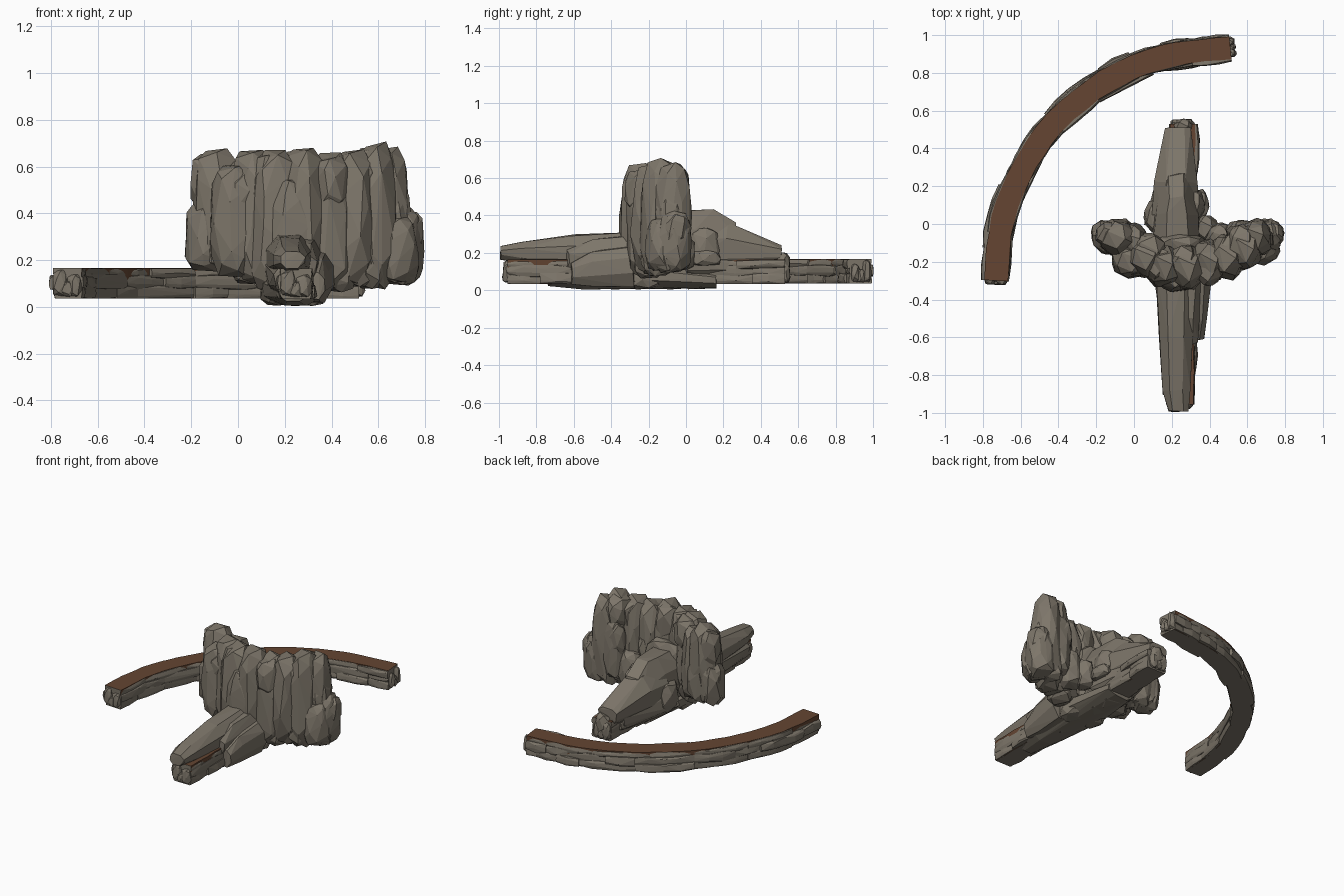
import bpy, bmesh, math, random
from mathutils import Vector

if "Cube" in bpy.data.objects:
    bpy.data.objects.remove(bpy.data.objects["Cube"])

random.seed(5)
R = random.uniform


def material(name, rgb):
    m = bpy.data.materials.new(name)
    m.diffuse_color = (*rgb, 1)
    m.use_nodes = True
    m.node_tree.nodes["Principled BSDF"].inputs["Base Color"].default_value = m.diffuse_color
    return m


ROCK = material("grey_rock", (0.205, 0.180, 0.143))
EARTH = material("brown_earth", (0.128, 0.060, 0.032))


def finish(bm, name):
    bmesh.ops.recalc_face_normals(bm, faces=bm.faces)
    me = bpy.data.meshes.new(name)
    bm.to_mesh(me)
    bm.free()
    me.materials.append(ROCK)
    me.materials.append(EARTH)
    ob = bpy.data.objects.new(name, me)
    bpy.context.collection.objects.link(ob)
    return ob


def add_hull(bm, pts):
    vs = [bm.verts.new(p) for p in pts]
    res = bmesh.ops.convex_hull(bm, input=vs)
    junk = {g for g in res["geom_interior"] + res["geom_unused"]
            if isinstance(g, bmesh.types.BMVert)}
    bmesh.ops.delete(bm, geom=list(junk), context='VERTS')


def boulder(bm, cx, cy, rx, ry, z0, z1, n=46, taper=0.08, power=0.5):
    """Faceted boulder: hull of random points on a boxy, tapering ellipsoid."""
    pts = []
    for i in range(n):
        t = 1 - 2 * (i + 0.5) / n
        a = i * 2.39996 + R(-0.3, 0.3)
        k = math.sqrt(1 - t * t) ** power * R(0.92, 1.04) * (1 - taper * t)
        h = math.copysign(abs(t) ** 0.75, t)
        pts.append((cx + rx * k * math.cos(a), cy + ry * k * math.sin(a),
                    (z0 + z1) / 2 + (z1 - z0) / 2 * h * R(0.97, 1.02)))
    add_hull(bm, pts)


def column(bm, cx, cy, rx, ry, z0, z1):
    """Tall boulder with a few bulging lumps along its height."""
    boulder(bm, cx, cy, rx, ry, z0, z1, n=40)
    h, k = z1 - z0, max(1, round((z1 - z0) / 0.22))
    for i in range(k):
        m = z0 + h * (i + 0.5) / k
        d = h / k * R(0.5, 0.8)
        a = R(0, math.tau)
        boulder(bm, cx + rx * 0.28 * math.cos(a), cy + ry * 0.28 * math.sin(a),
                rx * 0.82, ry * 0.8, max(z0, m - d), min(z1 - 0.02, m + d),
                n=24, taper=R(-0.1, 0.15))


def slab(bm, sections, jit=0.008):
    """Hull through chamfered cross-sections (y, x0, x1, z0, z1)."""
    pts = []
    for y, x0, x1, z0, z1 in sections:
        dx, dz = (x1 - x0) * 0.25, (z1 - z0) * 0.3
        for x, z in ((x0 + dx, z1), (x1 - dx, z1), (x1, z1 - dz), (x1, z0 + dz),
                     (x1 - dx, z0), (x0 + dx, z0), (x0, z0 + dz), (x0, z1 - dz)):
            pts.append((x + R(-jit, jit), y + R(-jit, jit), z + R(-jit, jit)))
    add_hull(bm, pts)


def smooth_path(pts, sub):
    """Catmull-Rom samples along the path."""
    p = [Vector(q) for q in pts]
    p = [2 * p[0] - p[1]] + p + [2 * p[-1] - p[-2]]
    out = []
    for i in range(1, len(p) - 2):
        a, b, c, d = p[i - 1:i + 3]
        for s in range(sub):
            t = s / sub
            out.append(0.5 * (2 * b + (c - a) * t + (2 * a - 5 * b + 4 * c - d) * t * t
                              + (3 * b - a - 3 * c + d) * t ** 3))
    return out + [p[-2]]


def wall(name, path, half, z0, z1):
    """Earth-topped low wall with layered rock chunks along both sides."""
    n = len(path)
    side = []
    for i in range(n):
        d = (path[min(i + 1, n - 1)] - path[max(i - 1, 0)]).normalized()
        side.append(Vector((d.y, -d.x)))
    bm = bmesh.new()
    rings = []
    for p, s in zip(path, side):
        w = [half * R(0.88, 1.0) for _ in range(2)]
        ring = []
        for off, z in ((-w[0], z1), (w[1], z1), (w[1] * 0.86, z0), (-w[0] * 0.86, z0)):
            q = p + s * off
            ring.append(bm.verts.new((q.x, q.y, z)))
        rings.append(ring)
    for a, b in zip(rings, rings[1:]):
        for k in range(4):
            f = bm.faces.new((a[k], a[(k + 1) % 4], b[(k + 1) % 4], b[k]))
            f.material_index = 0 if k == 2 else 1
    bm.faces.new(rings[0])
    bm.faces.new(rings[-1])
    finish(bm, name + "_earth_core")

    bm = bmesh.new()
    h = z1 - z0
    for sgn in (-1, 1):
        for lo, hi, out in ((0.0, 0.42, 1.02), (0.33, 0.74, 1.08), (0.66, 0.97, 1.0)):
            i = 0
            while i < n - 1:
                j = min(i + random.randint(2, 4), n - 1)
                o = out * R(0.95, 1.1) + (0.2 if random.random() < 0.25 else 0)
                pts = []
                for k in range(i, j + 1):
                    e = 0.9 if k in (i, j) else 1.0
                    for f, t in ((0.6, lo), (o * e * 0.93, lo), (o * e, lo + 0.12),
                                 (o * e * 0.98, hi - 0.1), (o * e * 0.92, hi), (0.6, hi)):
                        q = path[k] + side[k] * sgn * half * (f + R(-0.04, 0.04))
                        pts.append((q.x, q.y, z0 + h * min(0.985, max(0, t + R(-0.05, 0.05)))))
                add_hull(bm, pts)
                i = j
    # rough lumps on the two ends
    for i in (0, n - 1):
        for off, top in ((-0.5, 0.0), (0.45, 0.02), (0.0, 0.05)):
            q = path[i] + side[i] * half * off
            boulder(bm, q.x, q.y, half * 0.5, half * 0.4, z0 + 0.005, z1 - top - 0.003, n=20)
    finish(bm, name + "_rock_sides")


# curved outer wall
wall("curved_wall", smooth_path(
    [(-0.73, -0.30), (-0.71, -0.05), (-0.64, 0.18), (-0.525, 0.4), (-0.36, 0.595),
     (-0.15, 0.755), (0.08, 0.865), (0.3, 0.91), (0.51, 0.935)], 3), 0.065, 0.036, 0.167)

# straight wall running front to back
wall("straight_wall", [Vector((0.25 + 0.008 * i / 17, -0.955 + 1.485 * i / 17))
                       for i in range(18)], 0.07, 0.033, 0.165)

# long rock ridges lying on the straight wall
bm = bmesh.new()
slab(bm, [(-0.99, 0.18, 0.285, 0.165, 0.235), (-0.88, 0.155, 0.295, 0.14, 0.26),
          (-0.6, 0.14, 0.305, 0.12, 0.295), (-0.25, 0.115, 0.325, 0.1, 0.315)], 0.005)
slab(bm, [(-0.9, 0.155, 0.27, 0.06, 0.18), (-0.6, 0.13, 0.3, 0.05, 0.2),
          (-0.25, 0.12, 0.33, 0.04, 0.25)])
slab(bm, [(-0.63, 0.25, 0.335, 0.12, 0.22), (-0.5, 0.25, 0.34, 0.1, 0.27),
          (-0.28, 0.25, 0.36, 0.05, 0.29)])
slab(bm, [(-0.61, 0.27, 0.375, 0.03, 0.15), (-0.5, 0.27, 0.385, 0.02, 0.2),
          (-0.28, 0.27, 0.41, 0.02, 0.24)])
finish(bm, "front_ridge")
bm = bmesh.new()
slab(bm, [(-0.15, 0.1, 0.35, 0.1, 0.42), (0.05, 0.11, 0.34, 0.1, 0.43),
          (0.14, 0.14, 0.31, 0.1, 0.43), (0.26, 0.14, 0.31, 0.1, 0.355)])
slab(bm, [(0.05, 0.09, 0.35, 0.08, 0.36), (0.22, 0.11, 0.33, 0.1, 0.365),
          (0.51, 0.165, 0.295, 0.15, 0.24)])
slab(bm, [(0.0, 0.06, 0.36, 0.04, 0.26), (0.2, 0.11, 0.33, 0.05, 0.22),
          (0.42, 0.16, 0.29, 0.07, 0.2)])
boulder(bm, 0.26, 0.515, 0.055, 0.045, 0.07, 0.205, n=24)
boulder(bm, 0.31, 0.1, 0.07, 0.1, 0.12, 0.34, n=26)
boulder(bm, 0.355, 0.1, 0.045, 0.09, 0.13, 0.215, n=22)
boulder(bm, 0.11, 0.04, 0.06, 0.09, 0.08, 0.28, n=24)
boulder(bm, 0.38, -0.02, 0.07, 0.07, 0.1, 0.3, n=24)
finish(bm, "back_ridge")

# rough underside of the middle
bm = bmesh.new()
slab(bm, [(-0.74, 0.17, 0.3, 0.025, 0.09), (-0.55, 0.15, 0.34, 0.01, 0.1),
          (-0.2, 0.1, 0.37, 0.012, 0.15), (0.16, 0.15, 0.34, 0.012, 0.1)], 0.006)
for x, y in ((0.16, -0.2), (0.24, -0.05), (0.31, -0.22), (0.24, 0.06), (0.25, -0.35)):
    boulder(bm, x, y, 0.07, 0.09, 0.002, 0.14, n=24)
finish(bm, "base_rocks")

# crescent of tall boulder columns (x, y, rx, ry, bottom, top)
bm = bmesh.new()
for c in [(-0.09, -0.07, 0.11, 0.1, 0.15, 0.685),
          (-0.13, -0.07, 0.1, 0.095, 0.15, 0.46),
          (0.0, -0.085, 0.075, 0.095, 0.14, 0.64),
          (-0.01, -0.19, 0.115, 0.105, 0.12, 0.62),
          (0.06, -0.17, 0.11, 0.125, 0.09, 0.685),
          (0.155, -0.225, 0.115, 0.12, 0.05, 0.685),
          (0.28, -0.23, 0.11, 0.125, 0.05, 0.695),
          (0.23, -0.28, 0.11, 0.085, 0.06, 0.56),
          (0.395, -0.2, 0.11, 0.12, 0.06, 0.67),
          (0.49, -0.175, 0.11, 0.125, 0.08, 0.685),
          (0.59, -0.12, 0.1, 0.13, 0.07, 0.71),
          (0.645, -0.07, 0.095, 0.105, 0.09, 0.69),
          (0.7, -0.065, 0.095, 0.1, 0.09, 0.43),
          (0.68, -0.125, 0.095, 0.095, 0.1, 0.39),
          (0.57, -0.045, 0.085, 0.07, 0.14, 0.56),
          (0.46, -0.07, 0.085, 0.08, 0.1, 0.36)]:
    column(bm, *c)
boulder(bm, 0.24, -0.11, 0.15, 0.07, 0.08, 0.48)
finish(bm, "boulder_columns")
